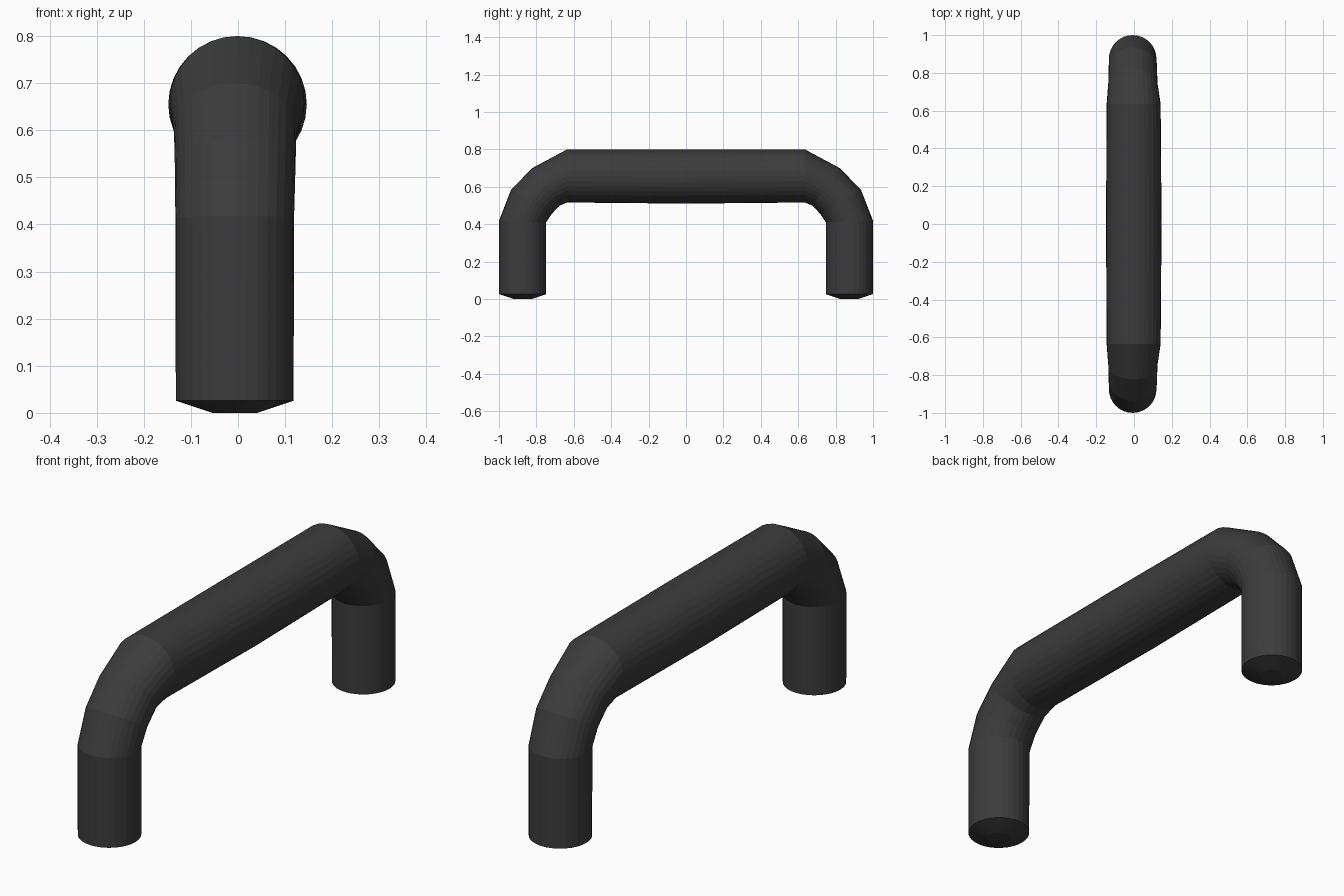
import bpy, bmesh, math
from mathutils import Vector

if "Cube" in bpy.data.objects:
    bpy.data.objects.remove(bpy.data.objects["Cube"])

SIDES = 32

# Cross-sections of one half: (outer y, z), (inner y, z), half width in x, centre x
half = [
    ((0.92, 0.00), (0.826, 0.00), 0.047, -0.007),   # recessed foot cap
    ((1.00, 0.026), (0.748, 0.026), 0.125, -0.007),
    ((1.00, 0.418), (0.748, 0.41), 0.126, -0.007),  # leg top
    ((0.935, 0.585), (0.718, 0.455), 0.128, -0.006),  # elbow
    ((0.822, 0.70), (0.675, 0.50), 0.130, -0.006),
    ((0.635, 0.80), (0.635, 0.516), 0.143, -0.002),  # grip end
]
middle = [((0.0, 0.80), (0.0, 0.51), 0.147, -0.001)]
mirrored = [((-o[0], o[1]), (-i[0], i[1]), w, c) for o, i, w, c in reversed(half)]


def add_ring(bm, outer, inner, width, cx):
    o, i = Vector((cx, *outer)), Vector((cx, *inner))
    centre, arm = (o + i) / 2, (o - i) / 2
    ring = []
    for k in range(SIDES):
        a = 2 * math.pi * k / SIDES
        ring.append(bm.verts.new(centre + arm * math.cos(a)
                                 + Vector((width * math.sin(a), 0, 0))))
    return ring


# Bent tube handle with closed feet
bm = bmesh.new()
rings = [add_ring(bm, *s) for s in half + middle + mirrored]
for a, b in zip(rings, rings[1:]):
    for k in range(SIDES):
        n = (k + 1) % SIDES
        bm.faces.new((a[k], a[n], b[n], b[k]))
bm.faces.new(rings[0])
bm.faces.new(rings[-1])
bmesh.ops.recalc_face_normals(bm, faces=bm.faces)
mesh = bpy.data.meshes.new("pull_handle")
bm.to_mesh(mesh)
bm.free()
handle = bpy.data.objects.new("pull_handle", mesh)
bpy.context.collection.objects.link(handle)

# Dark finish
mat = bpy.data.materials.new("dark_finish")
mat.diffuse_color = (0.045, 0.045, 0.045, 1)
mat.use_nodes = True
mat.node_tree.nodes["Principled BSDF"].inputs["Base Color"].default_value = mat.diffuse_color
mesh.materials.append(mat)
